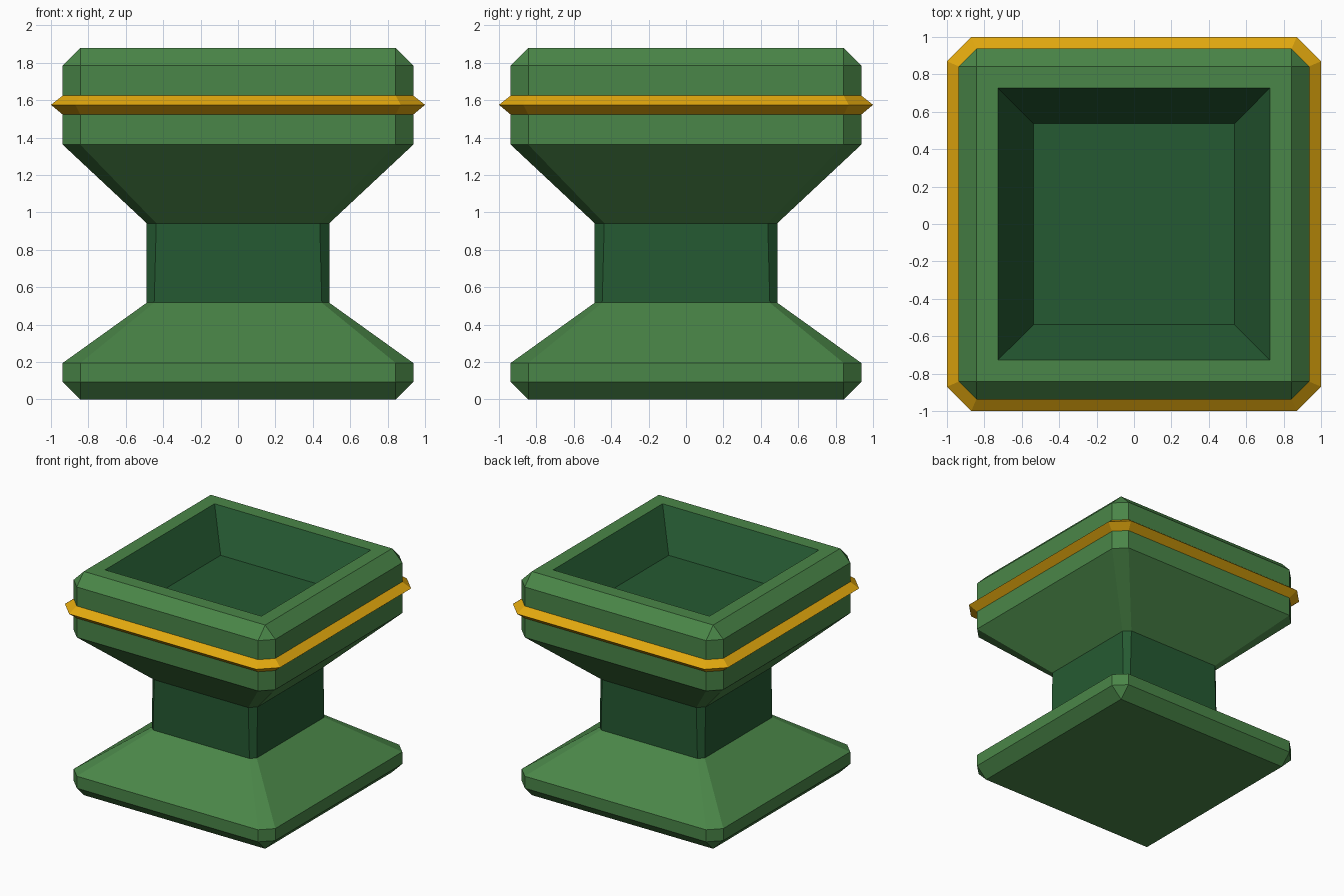
import bpy, bmesh

if "Cube" in bpy.data.objects:
    bpy.data.objects.remove(bpy.data.objects["Cube"])


def srgb(r, g, b):
    return tuple(((c / 255 + 0.055) / 1.055) ** 2.4 for c in (r, g, b)) + (1.0,)


def material(name, rgb):
    m = bpy.data.materials.new(name)
    m.diffuse_color = srgb(*rgb)
    m.use_nodes = True
    m.node_tree.nodes["Principled BSDF"].inputs["Base Color"].default_value = m.diffuse_color
    return m


LIGHT = material("light green", (74, 134, 72))
DARK = material("dark green", (37, 90, 50))
GOLD = material("gold", (226, 168, 14))


def ring(bm, h, c, z):
    """Square of half width h whose corners are cut where the flat side ends at c."""
    pts = [(c, -h), (h, -c), (h, c), (c, h), (-c, h), (-h, c), (-h, -c), (-c, -h)]
    return [bm.verts.new((x, y, z)) for x, y in pts]


def loft(name, levels, mats, slots=None, cap_start=False, cap_end=False):
    """Join stacked rings with flat faces; slots gives the material of each step."""
    bm = bmesh.new()
    rings = [ring(bm, *lv) for lv in levels]
    for i, (a, b) in enumerate(zip(rings, rings[1:])):
        for k in range(8):
            n = (k + 1) % 8
            f = bm.faces.new((a[k], a[n], b[n], b[k]))
            f.material_index = slots[i] if slots else 0
    if cap_start:
        bm.faces.new(rings[0][::-1])
    if cap_end:
        bm.faces.new(rings[-1]).material_index = slots[-1] if slots else 0
    # square rings have doubled corners, which merge here
    bmesh.ops.remove_doubles(bm, verts=bm.verts, dist=0.0005)
    me = bpy.data.meshes.new(name)
    bm.to_mesh(me)
    bm.free()
    for m in mats:
        me.materials.append(m)
    ob = bpy.data.objects.new(name, me)
    bpy.context.collection.objects.link(ob)
    return ob


# Foot: bevelled slab with a sloped top
loft("foot", [(0.843, 0.843, 0), (0.937, 0.843, 0.094), (0.937, 0.843, 0.195),
              (0.488, 0.448, 0.517)], [LIGHT], cap_start=True)

# Neck
loft("neck", [(0.488, 0.448, 0.517), (0.488, 0.437, 0.942)], [DARK])

# Bowl: flared underside, straight rim, flat lip, dark tapered recess
loft("bowl", [(0.488, 0.437, 0.942), (0.937, 0.843, 1.362), (0.937, 0.843, 1.785),
              (0.843, 0.843, 1.88), (0.727, 0.727, 1.88), (0.537, 0.537, 1.57)],
     [LIGHT, DARK], slots=[0, 0, 0, 0, 1], cap_end=True)

# Gold band: pointed ridge around the rim
loft("band", [(0.937, 0.843, 1.523), (1.0, 0.87, 1.575), (0.937, 0.843, 1.625)], [GOLD])
